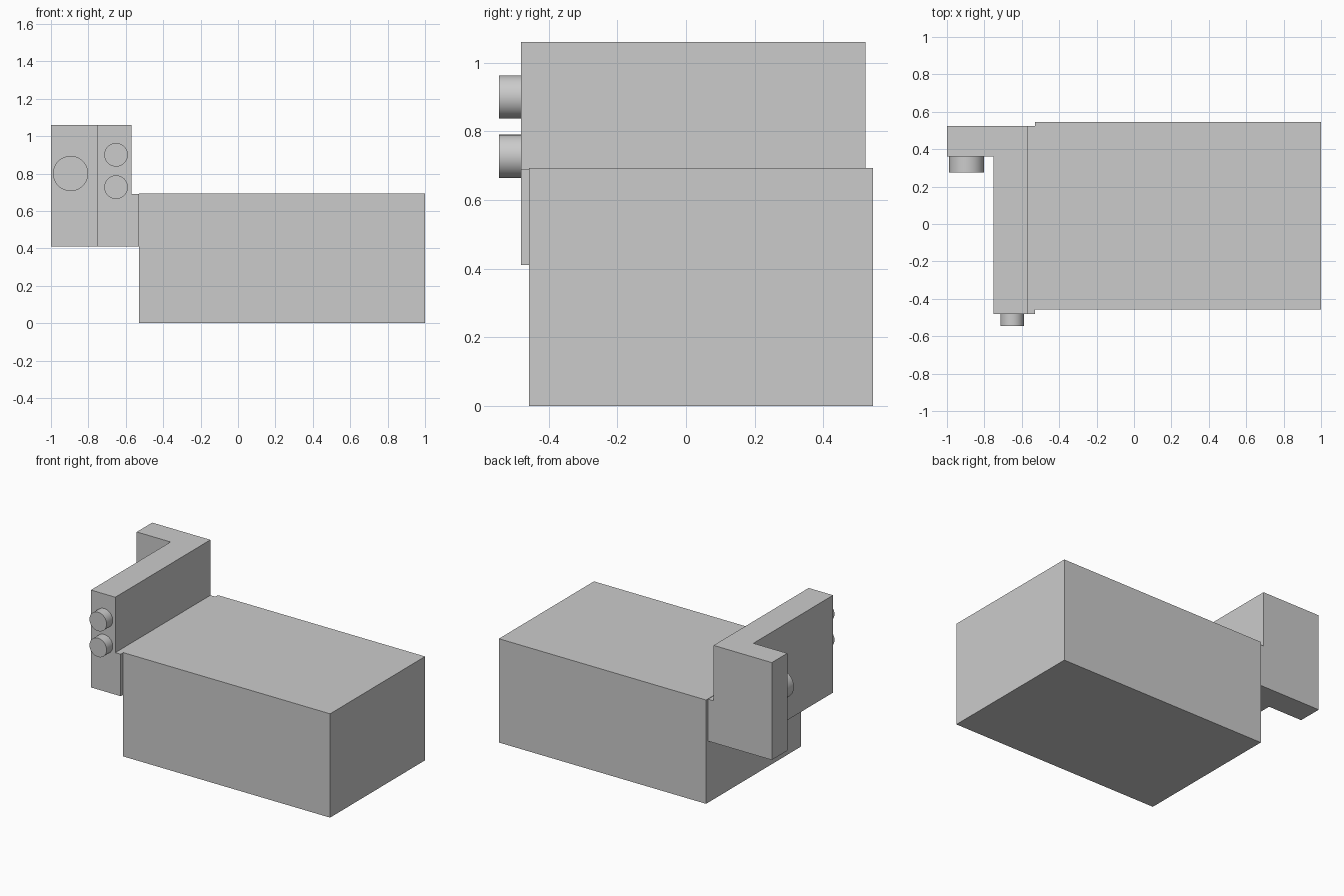
import bpy
import bmesh
import math
from mathutils import Matrix, Vector

cube = bpy.data.objects.get("Cube")
if cube:
    bpy.data.objects.remove(cube, do_unlink=True)

grey = bpy.data.materials.new("plain grey")
grey.use_nodes = True
colour = (0.6, 0.6, 0.6, 1)
grey.diffuse_color = colour
grey.node_tree.nodes["Principled BSDF"].inputs["Base Color"].default_value = colour


def make_object(name, bm):
    bmesh.ops.recalc_face_normals(bm, faces=bm.faces)
    mesh = bpy.data.meshes.new(name)
    bm.to_mesh(mesh)
    bm.free()
    mesh.materials.append(grey)
    obj = bpy.data.objects.new(name, mesh)
    bpy.context.collection.objects.link(obj)
    return obj


def box(name, low, high):
    low, high = Vector(low), Vector(high)
    bm = bmesh.new()
    bmesh.ops.create_cube(bm, size=1, matrix=Matrix.Translation((low + high) / 2)
                          @ Matrix.Diagonal((*(high - low), 1)))
    return make_object(name, bm)


def extrude(bm, face, offset, keep=False):
    """Extrude one face and return the new end face."""
    result = bmesh.ops.extrude_face_region(bm, geom=[face], use_keep_orig=keep)["geom"]
    verts = [g for g in result if isinstance(g, bmesh.types.BMVert)]
    bmesh.ops.translate(bm, verts=verts, vec=offset)
    return next(g for g in result if isinstance(g, bmesh.types.BMFace))


def knob(name, x, z, radius, front, back):
    """Round knob whose axis runs front to back."""
    bm = bmesh.new()
    place = Matrix.Translation((x, (front + back) / 2, z)) @ Matrix.Rotation(math.pi / 2, 4, "X")
    bmesh.ops.create_cone(bm, cap_ends=True, segments=64, radius1=radius,
                          radius2=radius, depth=back - front, matrix=place)
    obj = make_object(name, bm)
    bpy.ops.object.select_all(action="DESELECT")
    obj.select_set(True)
    bpy.context.view_layer.objects.active = obj
    bpy.ops.object.shade_smooth_by_angle(angle=math.radians(30))


# Main block
box("main_block", (-0.53, -0.457, 0), (1, 0.545, 0.693))

# L-shaped bracket, raised in two stages
bottom, ledge, top = 0.41, 0.69, 1.06
outline = [(-1, 0.36), (-0.75, 0.36), (-0.75, -0.48), (-0.57, -0.48), (-0.57, 0.523), (-1, 0.523)]
bm = bmesh.new()
base = bm.faces.new([bm.verts.new((x, y, bottom)) for x, y in outline])
middle = extrude(bm, base, (0, 0, ledge - bottom), keep=True)
extrude(bm, middle, (0, 0, top - ledge))
bm.normal_update()

# Lower spacer that joins the bracket to the block
side = next(f for f in bm.faces if all(abs(v.co.x + 0.57) < 0.001 for v in f.verts)
            and f.calc_center_median().z < ledge)
extrude(bm, side, (0.04, 0, 0))
make_object("bracket", bm)

# Knobs: one large on the flange, two small on the bracket's front edge
knob("large_knob", -0.895, 0.80, 0.094, 0.275, 0.36)
for name, z in (("upper_small_knob", 0.90), ("lower_small_knob", 0.727)):
    knob(name, -0.652, z, 0.063, -0.545, -0.48)
